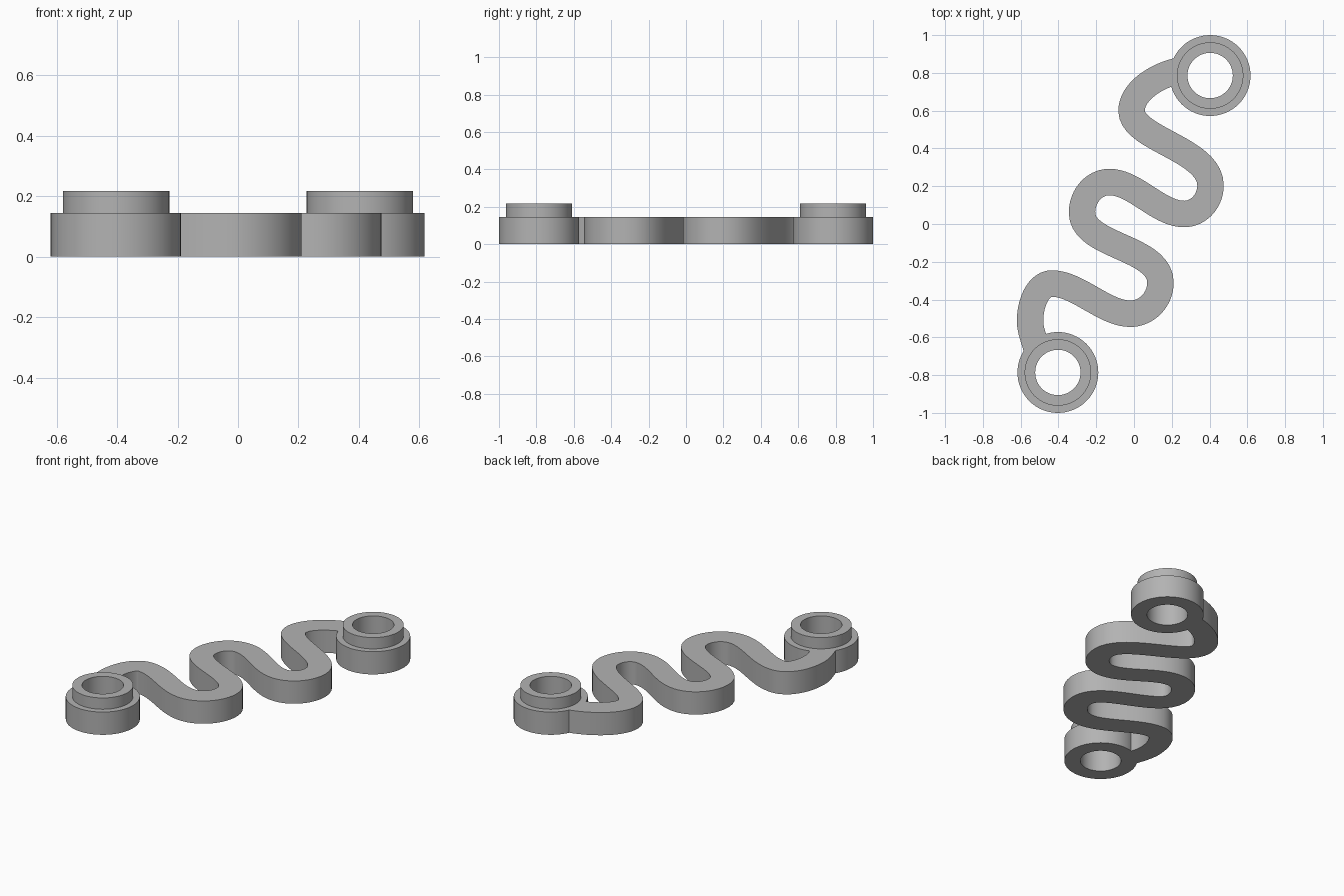
import bpy
import bmesh
from math import cos, sin, pi, radians
from mathutils import Vector
from mathutils.geometry import interpolate_bezier

cube = bpy.data.objects.get("Cube")
if cube:
    bpy.data.objects.remove(cube, do_unlink=True)

BODY_HEIGHT = 0.145
STUD_HEIGHT = 0.217
HALF_WIDTH = 0.07
SEGMENTS = 64

# One plain grey plastic
grey = bpy.data.materials.new("light_grey")
grey.use_nodes = True
colour = (0.45, 0.45, 0.45, 1)
grey.diffuse_color = colour
grey.node_tree.nodes["Principled BSDF"].inputs["Base Color"].default_value = colour


def sweep(name, sections, cyclic):
    """Bridge a list of equal cross-sections into a closed solid."""
    bm = bmesh.new()
    loops = [[bm.verts.new(p) for p in section] for section in sections]
    pairs = list(zip(loops, loops[1:]))
    if cyclic:
        pairs.append((loops[-1], loops[0]))
    else:
        bm.faces.new(loops[0])
        bm.faces.new(loops[-1])
    for a, b in pairs:
        n = len(a)
        for i in range(n):
            j = (i + 1) % n
            bm.faces.new((a[i], a[j], b[j], b[i]))
    bmesh.ops.recalc_face_normals(bm, faces=bm.faces)
    mesh = bpy.data.meshes.new(name)
    bm.to_mesh(mesh)
    bm.free()
    mesh.materials.append(grey)
    obj = bpy.data.objects.new(name, mesh)
    bpy.context.collection.objects.link(obj)
    bpy.ops.object.select_all(action='DESELECT')
    obj.select_set(True)
    bpy.context.view_layer.objects.active = obj
    bpy.ops.object.shade_smooth_by_angle(angle=radians(30))
    return obj


# Stepped hollow rings at both ends: (radius, height) profile turned about z
profile = [(0.12, 0), (0.214, 0), (0.214, BODY_HEIGHT), (0.176, BODY_HEIGHT),
           (0.176, STUD_HEIGHT), (0.12, STUD_HEIGHT)]
turns = [2 * pi * i / SEGMENTS for i in range(SEGMENTS)]
for name, side in (("back_ring", 1), ("front_ring", -1)):
    ring = sweep(name, [[(r * cos(a), r * sin(a), z) for r, z in profile]
                        for a in turns], True)
    ring.location = (0.403 * side, 0.786 * side, 0)

# Winding arm: (position, travel direction, handle before, handle after)
LEFT, RIGHT, DOWN, UP = (-1, 0), (1, 0), (0, -1), (0, 1)
path = [
    ((0.23, 0.81), (-0.97, -0.24), 0, 0.14),
    ((-0.013, 0.60), DOWN, 0.09, 0.15),
    ((0.405, 0.205), DOWN, 0.19, 0.084),
    ((0.265, 0.053), LEFT, 0.077, 0.135),
    ((-0.13, 0.222), LEFT, 0.135, 0.08),
    ((-0.275, 0.06), DOWN, 0.09, 0.18),
    ((0.14, -0.31), DOWN, 0.19, 0.09),
    ((-0.02, -0.475), LEFT, 0.088, 0.135),
    ((-0.435, -0.315), LEFT, 0.135, 0.065),
    ((-0.55, -0.515), DOWN, 0.11, 0.05),
    ((-0.514, -0.665), (0.24, -0.97), 0.05, 0),
]
centre = []
for (p, d, _, out), (q, e, back, _) in zip(path, path[1:]):
    p, d, q, e = (Vector(v).to_3d() for v in (p, d, q, e))
    points = interpolate_bezier(p, p + d * out, q - e * back, q, 20)
    centre += points if not centre else points[1:]

sections = []
for i, p in enumerate(centre):
    ahead = centre[min(i + 1, len(centre) - 1)]
    behind = centre[max(i - 1, 0)]
    t = (ahead - behind).normalized()
    across = Vector((-t.y, t.x, 0)) * HALF_WIDTH
    rise = Vector((0, 0, BODY_HEIGHT))
    sections.append([p - across, p + across, p + across + rise, p - across + rise])
sweep("winding_arm", sections, False)
